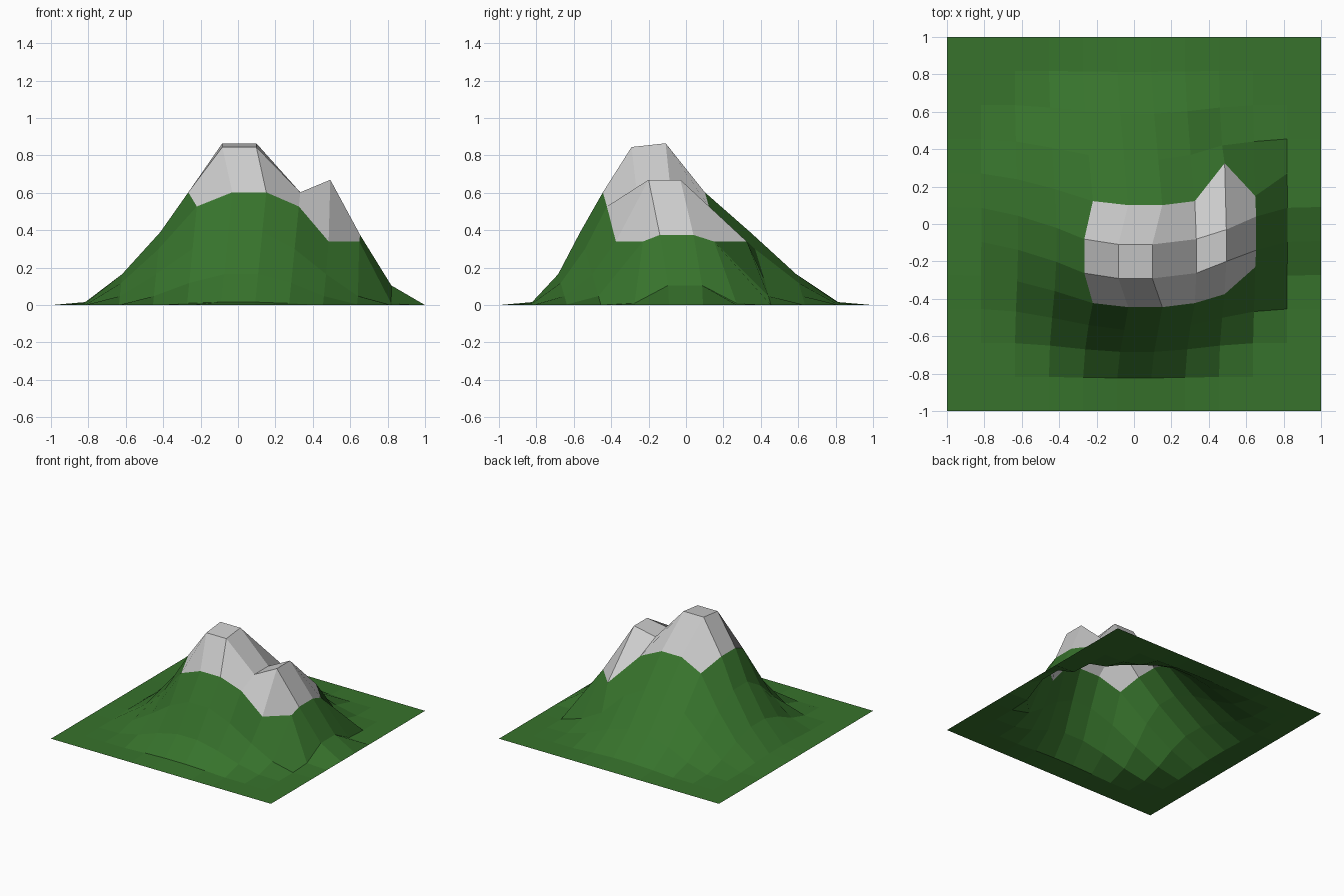
import bpy, bmesh, math

if "Cube" in bpy.data.objects:
    bpy.data.objects.remove(bpy.data.objects["Cube"])

N = 11  # grid cells per side

# Height of the hill against distance from the centre
PROFILE = [(0, .865), (.13, .865), (.288, .602), (.386, .527), (.4635, .39), (.53, .30),
           (.643, .165), (.69, .12), (.823, .016), (.92, 0), (2, 0)]

# Second peak: (column, row) -> (y or None, z)
SIDE_PEAK = {(8, 5): (-.20, .67), (8, 6): (-.03, .67),
             (8, 4): (-.375, .34), (8, 7): (.325, .34),
             (9, 5): (-.14, .375), (9, 6): (.04, .375),
             (9, 4): (-.23, .34), (9, 7): (.15, .34),
             (10, 5): (None, .105), (10, 6): (None, .105),
             (8, 8): (.42, .135)}


def height(r):
    for (r0, z0), (r1, z1) in zip(PROFILE, PROFILE[1:]):
        if r <= r1:
            return z0 + (z1 - z0) * (r - r0) / (r1 - r0)
    return 0


def point(i, j):
    x, y = -1 + 2 * i / N, -1 + 2 * j / N
    z = height(math.hypot(x, y))
    # the hill leans to the front and slightly to the right
    lean = min(.285 * z, .2)
    near_top = 4 <= i <= 6 and j in (5, 6)
    x += .007 if near_top else .1 * z
    y -= lean
    if i in (5, 6) and j == 5:
        z = .845
    if (i, j) in SIDE_PEAK:
        new_y, z = SIDE_PEAK[i, j]
        y = y if new_y is None else new_y
    return x, y, z


def material(name, color):
    m = bpy.data.materials.new(name)
    m.diffuse_color = (*color, 1)
    m.use_nodes = True
    m.node_tree.nodes["Principled BSDF"].inputs["Base Color"].default_value = m.diffuse_color
    return m


# Terrain sheet with a rocky cap
bm = bmesh.new()
v = [[bm.verts.new(point(i, j)) for j in range(N + 1)] for i in range(N + 1)]
for i in range(N):
    for j in range(N):
        f = bm.faces.new((v[i][j], v[i + 1][j], v[i + 1][j + 1], v[i][j + 1]))
        f.material_index = int(4 <= i <= 8 and 4 <= j <= 6)
mesh = bpy.data.meshes.new("mountain")
bm.to_mesh(mesh)
bm.free()
mesh.materials.append(material("grass", (.038, .171, .025)))
mesh.materials.append(material("rock", (.8, .8, .8)))
bpy.context.collection.objects.link(bpy.data.objects.new("mountain", mesh))
